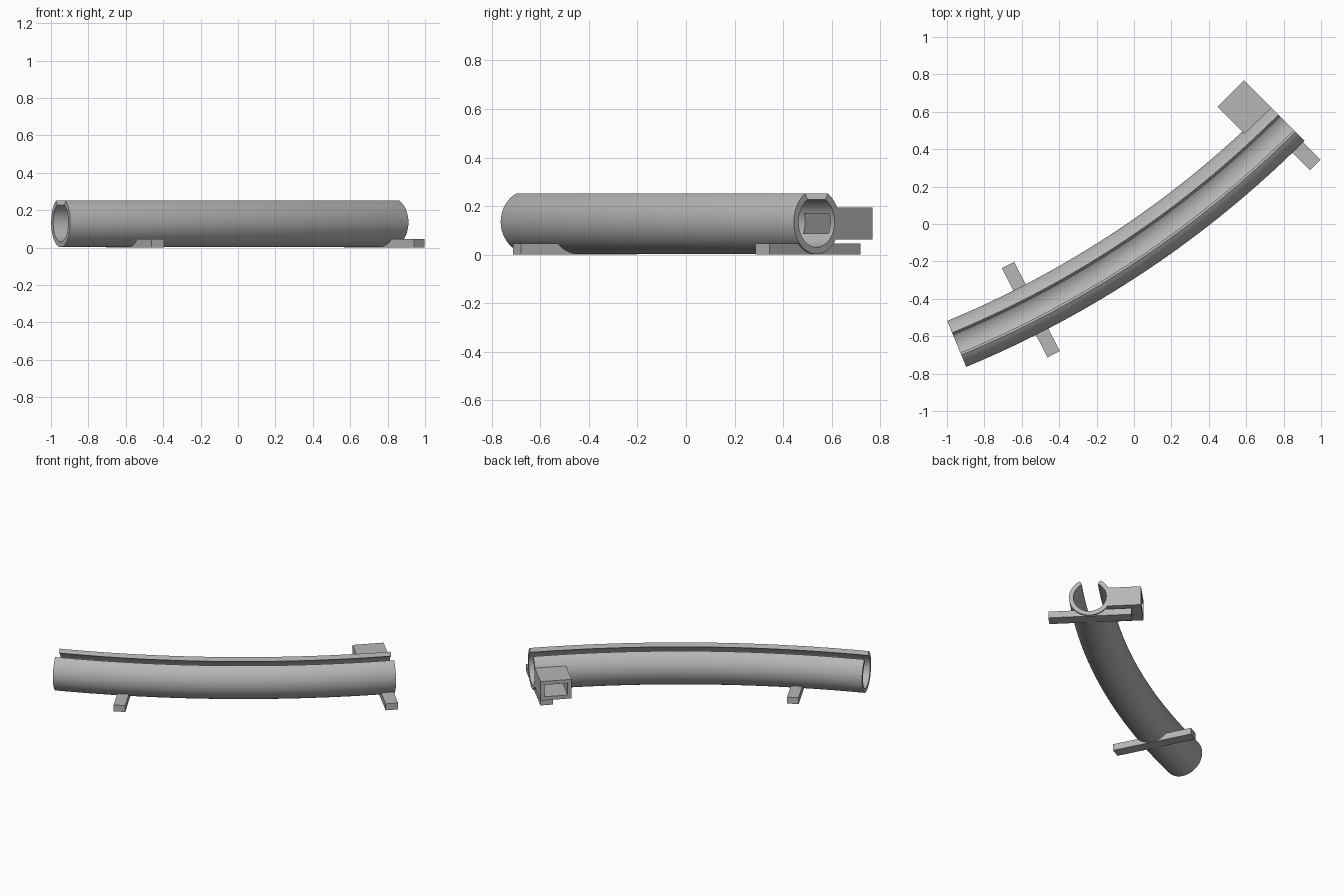
import bpy, bmesh, math
from mathutils import Matrix, Vector

if "Cube" in bpy.data.objects:
    bpy.data.objects.remove(bpy.data.objects["Cube"])

A0, A1 = math.radians(22.5), math.radians(45)   # heading at both ends
START = Vector((-0.948, -0.641))
R = 5.441                                       # bend radius
R_OUT, R_IN, ZC = 0.133, 0.105, 0.135           # pipe radii and axis height
SLOT = math.radians(29)                         # half angle of the top slot
CENTRE = START + R * Vector((-math.sin(A0), math.cos(A0)))

grey = bpy.data.materials.new("plain grey")
grey.diffuse_color = (0.47, 0.47, 0.47, 1)
grey.use_nodes = True
grey.node_tree.nodes["Principled BSDF"].inputs["Base Color"].default_value = grey.diffuse_color


def at(a, u, z):
    """Point on the bend at heading a, u to the left of the axis."""
    return Vector((CENTRE.x + (R - u) * math.sin(a),
                   CENTRE.y - (R - u) * math.cos(a), z))


def make(name, bm):
    bmesh.ops.recalc_face_normals(bm, faces=bm.faces)
    mesh = bpy.data.meshes.new(name)
    bm.to_mesh(mesh)
    bm.free()
    mesh.materials.append(grey)
    ob = bpy.data.objects.new(name, mesh)
    bpy.context.collection.objects.link(ob)
    return ob


def sweep(name, profile, a0, a1, steps):
    """Sweep a closed (u, z) profile along the bend."""
    bm = bmesh.new()
    rings = [[bm.verts.new(at(a0 + (a1 - a0) * i / steps, u, z)) for u, z in profile]
             for i in range(steps + 1)]
    n = len(profile)
    for p, q in zip(rings, rings[1:]):
        for j in range(n):
            k = (j + 1) % n
            bm.faces.new((p[j], p[k], q[k], q[j]))
    bm.faces.new(rings[0])
    bm.faces.new(rings[-1])
    return make(name, bm)


def block(name, a, t, u, z):
    """Box square to the bend at heading a: ranges along, left and up."""
    bm = bmesh.new()
    bmesh.ops.create_cube(bm, size=1)
    size = Matrix.Diagonal((t[1] - t[0], u[1] - u[0], z[1] - z[0], 1))
    mid = Matrix.Translation((sum(t) / 2, sum(u) / 2, sum(z) / 2))
    place = Matrix.Translation(at(a, 0, 0)) @ Matrix.Rotation(a, 4, 'Z')
    bm.transform(place @ mid @ size)
    return make(name, bm)


def cut(ob, cutter):
    mod = ob.modifiers.new("cut", 'BOOLEAN')
    mod.operation, mod.solver, mod.object = 'DIFFERENCE', 'EXACT', cutter
    deps = bpy.context.evaluated_depsgraph_get()
    mesh = bpy.data.meshes.new_from_object(ob.evaluated_get(deps))
    ob.modifiers.clear()
    ob.data = mesh


def arc(r, a, b, n):
    """Arc in the cross-section, angle measured from straight up."""
    return [(r * math.sin(a + (b - a) * i / n), ZC + r * math.cos(a + (b - a) * i / n))
            for i in range(n + 1)]


# Slotted curved pipe
end = 2 * math.pi - SLOT
pipe = sweep("slotted_pipe", arc(R_OUT, SLOT, end, 56) + arc(R_IN, end, SLOT, 56), A0, A1, 32)

# Side inlet: a hollow square duct opening into the pipe
inlet = block("side_inlet", A1, (-0.2, 0), (0.11, 0.325), (0.062, 0.195))
duct = block("duct_cutter", A1, (-0.175, -0.025), (0.06, 0.4), (0.087, 0.17))
cut(inlet, duct)
cut(pipe, duct)

# Support feet, trimmed so the bore stays clear
bore = sweep("bore_cutter", arc(0.115, 0, 2 * math.pi, 48)[:-1],
             A0 - 0.02, A1 + 0.02, 32)
feet = [block("front_foot", A0 + math.radians(4.6), (-0.037, 0.037), (-0.268, 0.268), (0, 0.045)),
        block("rear_foot", A1, (-0.09, -0.01), (-0.265, 0.265), (0, 0.045))]
for foot in feet:
    cut(foot, bore)

for helper in (duct, bore):
    bpy.data.objects.remove(helper)

# Smooth pipe, crisp edges
bpy.ops.object.select_all(action='DESELECT')
pipe.select_set(True)
bpy.context.view_layer.objects.active = pipe
bpy.ops.object.shade_smooth_by_angle(angle=math.radians(30))
